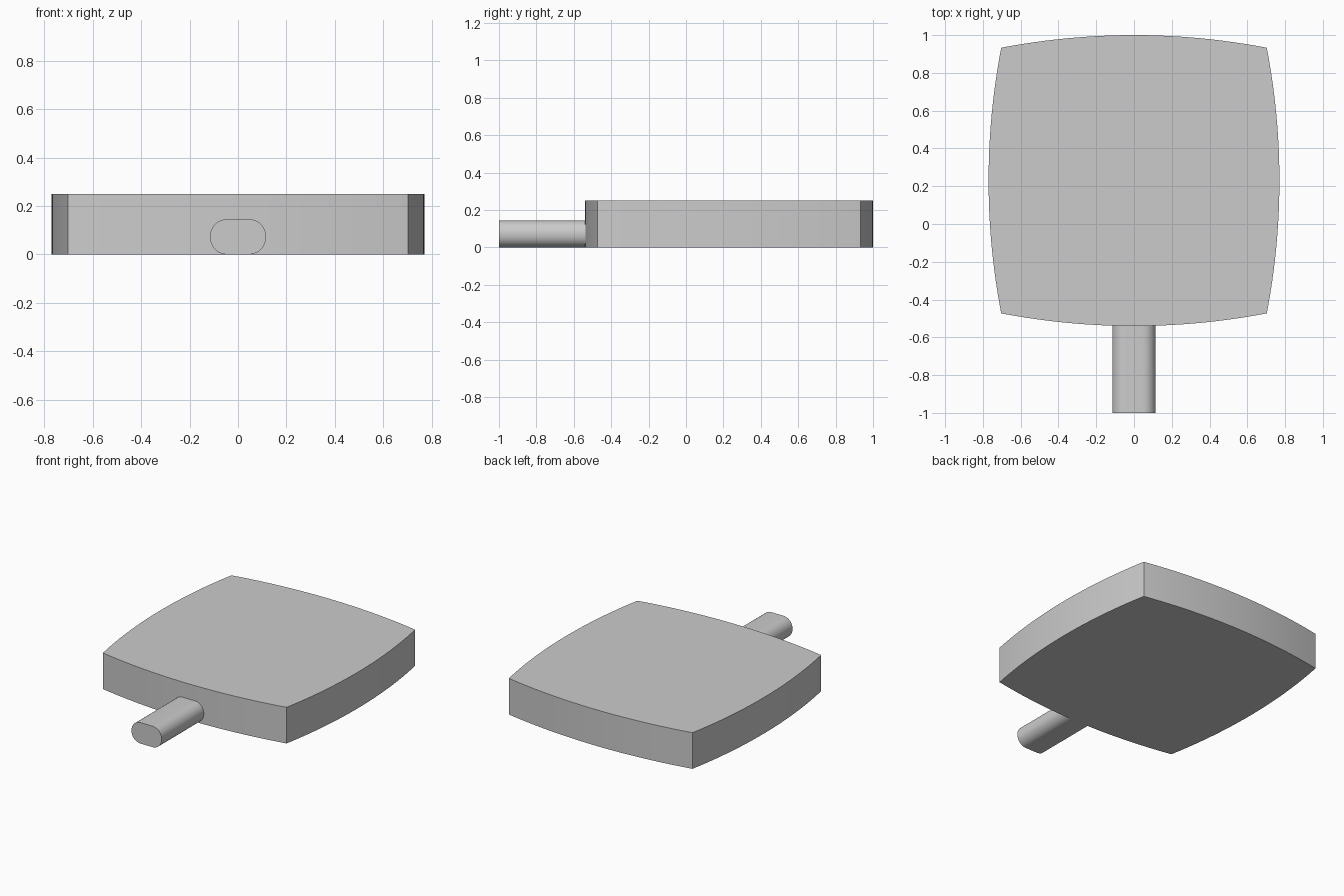
import bpy
import bmesh
import math

cube = bpy.data.objects.get("Cube")
if cube:
    bpy.data.objects.remove(cube, do_unlink=True)

# Single flat grey
grey = bpy.data.materials.new("light_grey")
grey.use_nodes = True
colour = (0.6, 0.6, 0.6, 1)
grey.diffuse_color = colour
grey.node_tree.nodes["Principled BSDF"].inputs["Base Color"].default_value = colour


def extrude_profile(name, points, offset):
    """Extrude a closed 3D outline along offset into a solid."""
    bm = bmesh.new()
    face = bm.faces.new([bm.verts.new(p) for p in points])
    ext = bmesh.ops.extrude_face_region(bm, geom=[face])["geom"]
    bmesh.ops.translate(bm, vec=offset,
                        verts=[v for v in ext if isinstance(v, bmesh.types.BMVert)])
    bmesh.ops.recalc_face_normals(bm, faces=bm.faces)
    mesh = bpy.data.meshes.new(name)
    bm.to_mesh(mesh)
    bm.free()
    mesh.materials.append(grey)
    obj = bpy.data.objects.new(name, mesh)
    bpy.context.collection.objects.link(obj)
    bpy.ops.object.select_all(action="DESELECT")
    obj.select_set(True)
    bpy.context.view_layer.objects.active = obj
    bpy.ops.object.shade_smooth_by_angle(angle=math.radians(30))
    return obj


# Head: square slab whose four sides bulge out as shallow arcs
CORNER, HALF, CENTRE_Y, HEIGHT = 0.703, 0.77, 0.23, 0.25
bulge = HALF - CORNER
radius = (CORNER ** 2 + bulge ** 2) / (2 * bulge)
sweep = math.asin(CORNER / radius)
STEPS = 24
outline = []
for side in range(4):
    turn = side * math.pi / 2
    for i in range(STEPS):
        a = sweep * (2 * i / STEPS - 1)
        x, y = HALF - radius + radius * math.cos(a), radius * math.sin(a)
        outline.append((x * math.cos(turn) - y * math.sin(turn),
                        CENTRE_Y + x * math.sin(turn) + y * math.cos(turn), 0))
extrude_profile("head", outline, (0, 0, HEIGHT))

# Handle: bar with a rounded cross-section, running into the head
HALF_W, HALF_H, ROUND = 0.115, 0.0725, 0.069
section = []
for quarter, (sx, sz) in enumerate([(1, 1), (-1, 1), (-1, -1), (1, -1)]):
    for i in range(13):
        a = (quarter + i / 12) * math.pi / 2
        section.append((sx * (HALF_W - ROUND) + ROUND * math.cos(a), -1,
                        HALF_H + sz * (HALF_H - ROUND) + ROUND * math.sin(a)))
extrude_profile("handle", section, (0, 0.48, 0))
